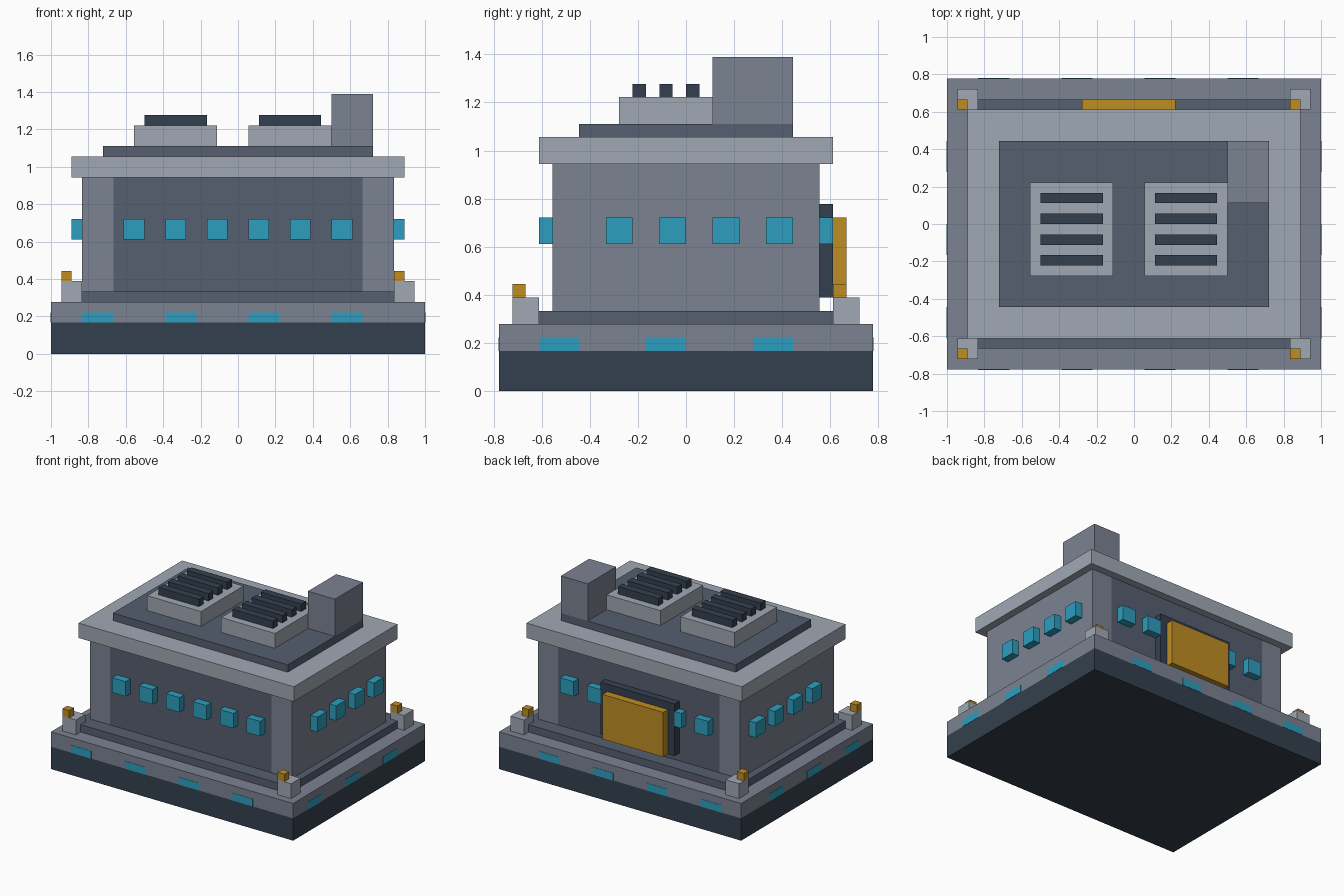
import bpy
import bmesh

cube = bpy.data.objects.get("Cube")
if cube:
    bpy.data.objects.remove(cube, do_unlink=True)

U = 1 / 18      # building module: the base is 36 x 28 modules
SKIN = 0.036    # thickness of flush glowing plates, in modules


def linear(c):
    c /= 255
    return c / 12.92 if c <= 0.04045 else ((c + 0.055) / 1.055) ** 2.4


def material(name, r, g, b):
    m = bpy.data.materials.new(name)
    col = (linear(r), linear(g), linear(b), 1)
    m.diffuse_color = col
    m.use_nodes = True
    bsdf = next(n for n in m.node_tree.nodes if n.type == 'BSDF_PRINCIPLED')
    bsdf.inputs["Base Color"].default_value = col
    bsdf.inputs["Roughness"].default_value = 0.8
    return m


NAVY = material("dark navy", 52, 64, 78)
SLATE = material("slate", 86, 95, 112)
GREY = material("mid grey", 124, 130, 146)
PALE = material("pale grey", 161, 169, 180)
CYAN = material("cyan glass", 45, 159, 191)
AMBER = material("amber", 191, 141, 34)


def boxes(name, mat, *spans):
    """One object made of boxes, each (x0, x1, y0, y1, z0, z1) in modules."""
    bm = bmesh.new()
    for x0, x1, y0, y1, z0, z1 in spans:
        verts = bmesh.ops.create_cube(bm, size=1)["verts"]
        for v in verts:
            v.co.x = (x1 if v.co.x > 0 else x0) * U
            v.co.y = (y1 if v.co.y > 0 else y0) * U
            v.co.z = (z1 if v.co.z > 0 else z0) * U
    me = bpy.data.meshes.new(name)
    bm.to_mesh(me)
    bm.free()
    me.materials.append(mat)
    ob = bpy.data.objects.new(name, me)
    bpy.context.collection.objects.link(ob)
    return ob


def slab(name, mat, hx, hy, z0, z1):
    return boxes(name, mat, (-hx, hx, -hy, hy, z0, z1))


# Stepped base
slab("foundation", NAVY, 18, 14, 0, 3)
slab("base_band", GREY, 18, 14, 3, 5)
slab("plinth", SLATE, 16, 12, 5, 6)

# Lights flush with the base band
lights = []
for x in (-15, -7, 1, 9):
    lights += [(x, x + 3, -14 - SKIN, -13.9, 3, 4), (x, x + 3, 13.9, 14 + SKIN, 3, 4)]
for y in (-11, -3, 5):
    lights += [(-18 - SKIN, -17.9, y, y + 3, 3, 4), (17.9, 18 + SKIN, y, y + 3, 3, 4)]
boxes("base_lights", CYAN, *lights)

# Corner posts with a lamp on each
corners = [(x, y) for x in (-17, 15) for y in (-13, 11)]
boxes("corner_posts", PALE, *[(x, x + 2, y, y + 2, 5, 7) for x, y in corners])
boxes("post_lamps", AMBER, *[(x, x + 1, y, y + 1, 7, 8) for x, y in corners])

# Main block between two end blocks
slab("main_walls", SLATE, 12, 10, 6, 17)
boxes("right_end_block", GREY, (-15, -12, -10, 10, 6, 17))
boxes("left_end_block", GREY, (12, 15, -10, 10, 6, 17))

# Projecting windows
columns = range(-11, 10, 4)
boxes("front_windows", CYAN, *[(x, x + 2, -11, -10, 11, 13) for x in columns])
boxes("back_windows", CYAN, (-11, -9, 10, 11, 11, 13), (-7, -6, 10, 11, 11, 13),
      (5, 7, 10, 11, 11, 13), (9, 11, 10, 11, 11, 13))
rows = (-6, -2, 2, 6)
boxes("right_windows", CYAN, *[(-16, -15, y, y + 2, 11, 13) for y in rows])
boxes("left_windows", CYAN, *[(15, 16, y, y + 2, 11, 13) for y in rows])

# Rear door and its frame
boxes("rear_door_frame", NAVY, (-6, 5, 10, 11, 7, 14))
boxes("rear_door", AMBER, (-5, 4, 11, 12, 7, 13))

# Roof
slab("roof_slab", PALE, 16, 11, 17, 19)
slab("roof_deck", SLATE, 13, 8, 19, 20)
boxes("chimney", GREY, (9, 13, 2, 8, 20, 25))
for side, x in (("right", -10), ("left", 1)):
    boxes(side + "_roof_unit", PALE, (x, x + 8, -5, 4, 20, 22))
    boxes(side + "_vent_bars", NAVY,
          *[(x + 1, x + 7, y, y + 1, 22, 23) for y in (-4, -2, 0, 2)])
